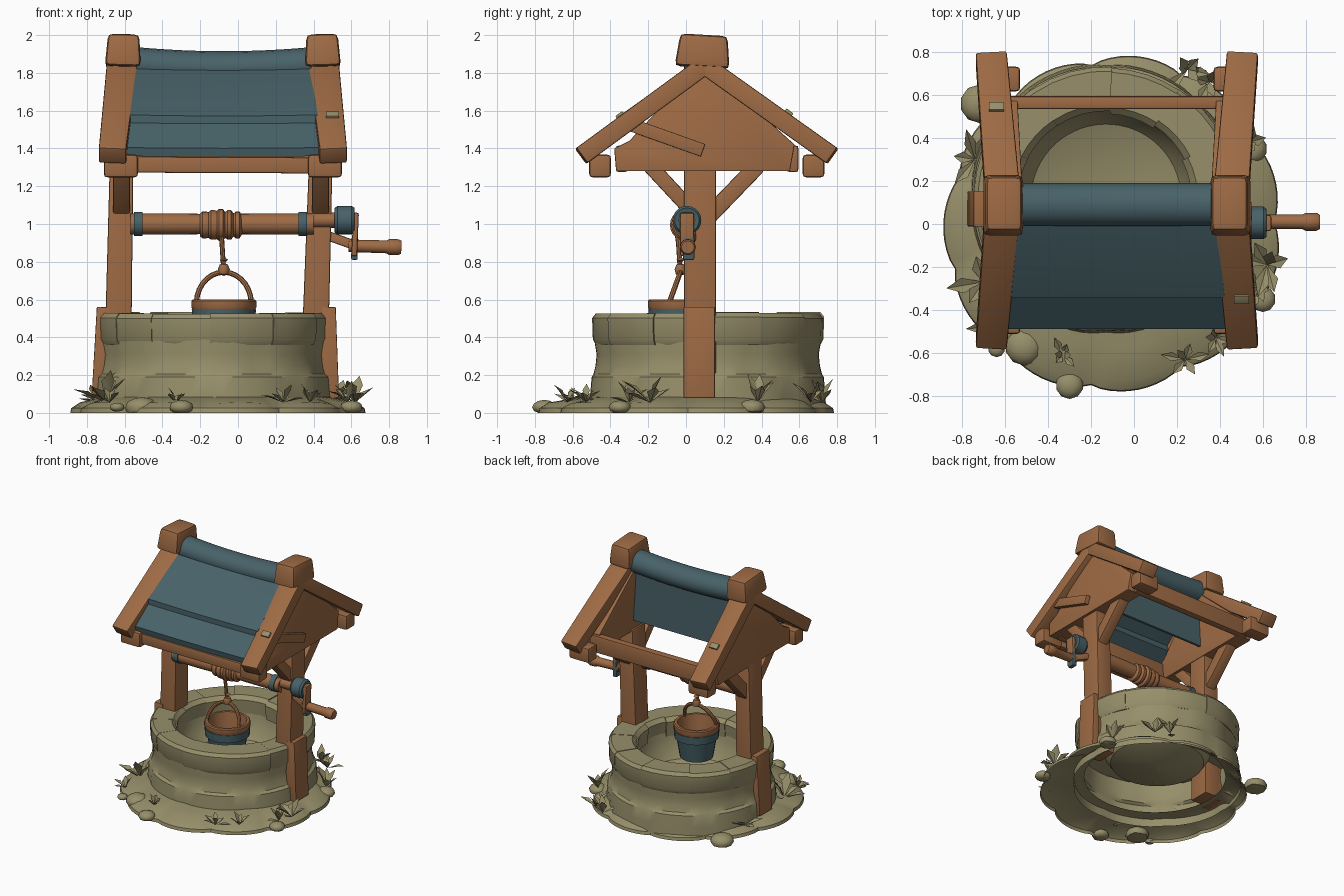
import bpy, bmesh, math, random
from mathutils import Vector

if "Cube" in bpy.data.objects:
    bpy.data.objects.remove(bpy.data.objects["Cube"])
random.seed(4)
V = Vector


def mat(name, c):
    m = bpy.data.materials.new(name)
    m.diffuse_color = (*c, 1)
    m.use_nodes = True
    m.node_tree.nodes["Principled BSDF"].inputs["Base Color"].default_value = m.diffuse_color
    return m


WOOD = mat("warm_wood", (0.34, 0.145, 0.058))
STONE = mat("olive_stone", (0.31, 0.275, 0.145))
BLUE = mat("slate_blue", (0.064, 0.122, 0.14))


def finish(name, bm, m, bevel=0):
    bmesh.ops.remove_doubles(bm, verts=bm.verts, dist=1e-5)
    bmesh.ops.recalc_face_normals(bm, faces=bm.faces)
    if bevel:
        bmesh.ops.bevel(bm, geom=bm.edges[:], offset=bevel, segments=2, profile=0.6, affect='EDGES')
    me = bpy.data.meshes.new(name)
    bm.to_mesh(me)
    bm.free()
    me.materials.append(m)
    ob = bpy.data.objects.new(name, me)
    bpy.context.collection.objects.link(ob)
    return ob


def skin(bm, rings, closed=True, wrap=False, caps=False):
    """Join successive rings of points with quads."""
    rv = [[bm.verts.new(p) for p in r] for r in rings]
    n = len(rv[0])
    for a, b in zip(rv, rv[1:] + (rv[:1] if wrap else [])):
        for i in range(n if closed else n - 1):
            j = (i + 1) % n
            bm.faces.new((a[i], a[j], b[j], b[i]))
    if caps:
        bm.faces.new(rv[0])
        bm.faces.new(rv[-1])


def beam(name, p, q, w, d, m=WOOD, w2=None, d2=None, bevel=0.012):
    """Squared timber from p to q; w along x, d across."""
    p, q = V(p), V(q)
    z = (q - p).normalized()
    ref = V((1, 0, 0)) if abs(z.x) < 0.9 else V((0, 1, 0))
    u = (ref - z * ref.dot(z)).normalized()
    v = z.cross(u)
    bm = bmesh.new()
    skin(bm, [[c + u * a * W / 2 + v * b * D / 2 for a, b in ((-1, -1), (1, -1), (1, 1), (-1, 1))]
              for c, W, D in ((p, w, d), (q, w2 or w, d2 or d))], caps=True)
    return finish(name, bm, m, bevel)


def lathe(name, prof, origin, m, axis=(0, 0, 1), n=20):
    """Revolve (radius, height) pairs around an axis."""
    rot = V(axis).to_track_quat('Z', 'Y')
    bm = bmesh.new()
    skin(bm, [[V(origin) + rot @ V((r * math.cos(t), r * math.sin(t), h))
               for t in (2 * math.pi * i / n for i in range(n))] for r, h in prof])
    return finish(name, bm, m)


def tube(name, pts, r, m=WOOD, n=8):
    bm = bmesh.new()
    pts = [V(p) for p in pts]
    rings = []
    for i, p in enumerate(pts):
        z = (pts[min(i + 1, len(pts) - 1)] - pts[max(i - 1, 0)]).normalized()
        u = z.cross(V((0, 1, 0.01))).normalized()
        v = z.cross(u)
        rings.append([p + r * (u * math.cos(t) + v * math.sin(t)) for t in (2 * math.pi * k / n for k in range(n))])
    skin(bm, rings, caps=True)
    return finish(name, bm, m)


def sag_loft(name, prof, m, sag=0.02):
    """Roof piece: (y, z) section swept across x, sagging in the middle, wider at the eaves."""
    bm = bmesh.new()
    rings = []
    for i in range(13):
        t = i / 6 - 1
        rings.append([(-0.075 + t * (0.46 + 0.065 * (1.85 - z) / 0.48), y, z - sag * (1 - t * t)) for y, z in prof])
    skin(bm, rings, caps=True)
    return finish(name, bm, m)


# --- ground: lumpy stone skirt, open below
lobes = 11
base = [random.uniform(0.73, 0.78) for _ in range(lobes)]
rings = []
for i in range(110):
    t = 2 * math.pi * i / 110
    k = i / 110 * lobes
    f = k % 1
    lump = math.sin(math.pi * f) ** 0.7
    b = base[int(k)] * (1 - f) + base[(int(k) + 1) % lobes] * f
    R = b + 0.035 * lump
    d = V((math.cos(t), math.sin(t), 0))
    c = V((-0.09, 0.01, 0))
    inner = V((-0.12, 0.1, 0.09)) + d * 0.53
    rings.append([c + d * R, c + d * (R - 0.005) + V((0, 0, 0.025)), c + d * (R - 0.05) + V((0, 0, 0.04 + 0.015 * lump)),
                  (c + d * (R - 0.05)).lerp(inner, 0.5) + V((0, 0, 0.035)), inner])
bm = bmesh.new()
skin(bm, rings, closed=False, wrap=True)
finish("ground_stones", bm, STONE)

# --- well wall with gently bulging stones and a deep bowl-shaped inside
WC = V((-0.13, 0.115, 0))
prof = [(0.635, 0.02), (0.63, 0.1), (0.622, 0.19), (0.605, 0.205), (0.594, 0.25), (0.588, 0.31), (0.6, 0.38),
        (0.595, 0.45), (0.43, 0.45), (0.415, 0.37), (0.40, 0.29), (0.35, 0.21), (0.2, 0.155), (0.001, 0.14)]
rings = []
for r, z in prof:
    ring = []
    for i in range(72):
        t = 2 * math.pi * i / 72
        k = abs(math.sin(t * 4 + (1.5 if z > 0.2 else 0)))
        rr = r - (0.012 * (1 - k) ** 2 if r > 0.56 else 0)
        ring.append(WC + V((rr * math.cos(t), rr * math.sin(t), z)))
    rings.append(ring)
bm = bmesh.new()
skin(bm, rings)
finish("well_wall", bm, STONE)

# --- rim: ring of wedge stones
n = 12
cuts = [2 * math.pi * (i + random.uniform(-0.15, 0.15)) / n for i in range(n)]
for i in range(n):
    a, b = cuts[i], cuts[(i + 1) % n] + (2 * math.pi if i == n - 1 else 0)
    top, ro, ri = 0.53 + random.uniform(-0.006, 0.004), 0.612 + random.uniform(-0.007, 0.007), 0.41 + random.uniform(-0.015, 0.015)
    bm = bmesh.new()
    rings = []
    for s in range(5):
        t = a + (b - a) * s / 4
        d = V((math.cos(t), math.sin(t), 0))
        rings.append([WC + d * r + V((0, 0, z)) for r, z in
                      ((ri + 0.01, 0.38), (ro - 0.02, 0.36), (ro - 0.004, 0.39), (ro, top - 0.025), (ro - 0.02, top), (ri + 0.03, top), (ri, top - 0.03))])
    skin(bm, rings, caps=True)
    finish("rim_stone", bm, STONE)

# --- loose pebbles
for x, y, r in ((-0.51, -0.57, 0.09), (-0.3, -0.75, 0.065), (-0.64, -0.58, 0.04), (-0.72, 0.56, 0.09), (0.6, -0.35, 0.06), (0.55, 0.35, 0.07)):
    bm = bmesh.new()
    bmesh.ops.create_icosphere(bm, subdivisions=2, radius=r)
    for v in bm.verts:
        v.co = V((v.co.x + x, v.co.y + y, max(0, v.co.z * 0.6 + 0.03)))
    finish("pebble", bm, STONE)

# --- leafy tufts
bm = bmesh.new()
for x, y, s in ((-0.7, -0.27, 1.3), (-0.68, -0.48, 0.7), (-0.74, 0.3, 1), (0.62, -0.19, 1.2), (0.58, -0.3, 0.8), (0.53, 0.38, 1),
                (0.25, 0.72, 0.9), (0.35, 0.66, 0.9), (-0.33, -0.61, 0.65), (0.24, -0.63, 0.75), (0.38, -0.53, 0.7)):
    for k in range(6):
        t = k * 1.05 + random.uniform(-0.3, 0.3)
        L, e = s * random.uniform(0.1, 0.18), random.uniform(0.3, 1.3)
        d = V((math.cos(t), math.sin(t), 0))
        side = V((-d.y, d.x, 0)) * 0.028 * s
        up = V((0, 0, 1))
        o = V((x, y, 0.055))
        mid = o + (d * math.cos(e) + up * math.sin(e)) * L * 0.6
        tip = mid + (d * math.cos(e - 0.4) + up * math.sin(e - 0.4)) * L * 0.4
        P = [bm.verts.new(p) for p in (o, mid + side, tip, mid - side, mid - up * 0.014 * s)]
        for q in ((0, 1, 4), (1, 2, 4), (2, 3, 4), (3, 0, 4)):
            bm.faces.new([P[j] for j in q])
finish("leaf_tufts", bm, STONE)

# --- timber frame, one set per side (s = -1 left, 1 right)
for s, pb, pt, foot in ((-1, -0.64, -0.617, -0.705), (1, 0.40, 0.437, 0.475)):
    X = lambda h: -0.08 + s * h
    beam("post", (pb, 0.075, 0.1), (pt, 0.075, 1.3), 0.145, 0.17, w2=0.125)
    beam("post_foot_plank", (foot - 0.005 + s * 0.02, 0.07, 0.08), (foot + s * 0.005, 0.07, 0.56), 0.09, 0.165, w2=0.075, bevel=0.006)
    beam("front_brace", (pt, 0.04, 1.06), (pt, -0.22, 1.34), 0.09, 0.08)
    beam("back_brace", (pt, 0.11, 1.03), (pt, 0.38, 1.31), 0.09, 0.09)
    # gable panel
    g = [(-0.37, 1.28), (0.55, 1.28), (0.575, 1.42), (0.1, 1.85), (0.0, 1.76), (-0.3, 1.44), (-0.38, 1.40)]
    bm = bmesh.new()
    skin(bm, [[(X(h - 0.06 * (z - 1.28)), y, z) for y, z in g] for h in (0.47, 0.6)], caps=True)
    finish("gable", bm, WOOD, 0.008)
    # rafters, ridge cap and eave blocks
    for name, y in (("front_rafter", -0.555), ("back_rafter", 0.775)):
        beam(name, (X(0.53), 0.1, 1.84), (X(0.585), y, 1.36), 0.165, 0.1, w2=0.145)
    beam("ridge_cap", (X(0.53), 0.085, 1.83), (X(0.525), 0.095, 2.0), 0.19, 0.29, w2=0.165, d2=0.25, bevel=0.03)
    for y in (-0.455, 0.675):
        beam("eave_block", (X(0.45), y, 1.307), (X(0.63), y, 1.307), 0.115, 0.12, bevel=0.02)
# rails joining the gables
for y in (-0.34, 0.565):
    beam("eave_rail", (-0.62, y, 1.345), (0.46, y, 1.345), 0.06, 0.14, bevel=0.015)
beam("front_purlin", (-0.66, -0.45, 1.315), (0.5, -0.45, 1.31), 0.075, 0.085)
# patch plank and worn moss plates
beam("patch_plank", (0.52, -0.29, 1.525), (0.53, 0.09, 1.39), 0.04, 0.07, bevel=0.005)
for x, y in ((0.5, -0.35), (-0.64, 0.545)):
    z = 1.907 - abs(y - 0.1) * (0.735 if y < 0 else 0.711)
    dz = 0.013 if y < 0 else -0.013
    beam("moss_plate", (x, y - 0.018, z - dz), (x, y + 0.018, z + dz), 0.07, 0.02, STONE, bevel=0.002)

# --- slate roof on the front slope only, with a hanging board closing the back of it
sag_loft("upper_roof_panel", [(0.06, 1.85), (0.0, 1.825), (-0.345, 1.578), (-0.345, 1.52), (0.0, 1.765), (0.06, 1.80)], BLUE, 0.006)
sag_loft("lower_roof_panel", [(-0.29, 1.585), (-0.49, 1.405), (-0.48, 1.36), (-0.27, 1.51)], BLUE, 0.004)
sag_loft("ridge_roll", [(0.09 + 0.1 * math.cos(t), 1.845 + 0.09 * math.sin(t)) for t in (math.pi * i / 8 for i in range(16))], BLUE)
sag_loft("roof_back_board", [(0.11, 1.84), (0.13, 1.84), (0.13, 1.37), (0.11, 1.37)], BLUE, 0)

# --- windlass
RX = (1, 0, 0)
lathe("windlass_log", [(0, -0.57), (0.056, -0.57), (0.056, -0.3), (0.052, -0.1), (0.056, 0.1), (0.056, 0.4), (0, 0.4)], (0, 0, 1), WOOD, RX)
for x in (-0.55, 0.32):
    lathe("log_collar", [(0.05, 0), (0.064, 0), (0.064, 0.045), (0.05, 0.045)], (x, 0, 1), BLUE, RX)
coil = []
for i in range(5):
    r = 0.085 - 0.007 * abs(i - 2)
    coil += [(r - 0.01, i * 0.044), (r, i * 0.044 + 0.012), (r, i * 0.044 + 0.032)]
lathe("rope_coil", [(0.05, 0)] + coil + [(0.05, 0.222)], (-0.2, 0, 0.995), WOOD, RX)
# crank
lathe("axle", [(0, 0), (0.04, 0), (0.04, 0.24), (0, 0.24)], (0.38, 0.005, 1.02), WOOD, RX, 12)
lathe("crank_ring", [(0.042, 0.01), (0.065, 0), (0.076, 0.015), (0.076, 0.09), (0.065, 0.105), (0.042, 0.1), (0.042, 0.01)], (0.512, 0.005, 1.02), BLUE, RX)
beam("crank_arm", (0.625, 0.005, 1.06), (0.615, 0.005, 0.83), 0.03, 0.075)
beam("crank_arm_tip", (0.618, 0.014, 0.93), (0.616, 0.014, 0.81), 0.034, 0.06, BLUE, bevel=0.008)
beam("crank_strut", (0.47, 0.03, 0.94), (0.61, 0.01, 0.89), 0.05, 0.05)
lathe("crank_handle", [(0, 0), (0.033, 0), (0.034, 0.2), (0.042, 0.215), (0.042, 0.265), (0.034, 0.28), (0, 0.28)], (0.585, 0.01, 0.885), WOOD, (1, 0, -0.03), 12)

# --- rope and bucket
BX, BY = -0.075, -0.03
tube("rope", [(-0.09, -0.05, 0.97), (-0.085, -0.04, 0.9), (BX, BY, 0.74)], 0.013)
lathe("rope_knot", [(0, -0.035), (0.026, -0.025), (0.032, 0), (0.022, 0.025), (0, 0.035)], (BX, BY, 0.76), WOOD, n=10)
lathe("hitch_knot", [(0, -0.02), (0.022, 0), (0, 0.02)], (BX, BY, 0.81), WOOD, n=10)
tube("bucket_handle", [(BX - 0.145 * math.cos(t), BY - 0.06 + 0.06 * math.sin(t), 0.58 + 0.165 * math.sin(t))
                       for t in (math.pi * i / 14 for i in range(15))], 0.014)
lathe("bucket_body", [(0, 0.325), (0.125, 0.325), (0.15, 0.48), (0.166, 0.485), (0.17, 0.548), (0.14, 0.55)], (BX, BY, 0), BLUE)
lathe("bucket_rim", [(0.15, 0.545), (0.165, 0.545), (0.172, 0.56), (0.172, 0.592), (0.165, 0.6), (0.145, 0.6), (0.12, 0.4)], (BX, BY, 0), WOOD)
lathe("bucket_floor", [(0, 0.46), (0.128, 0.46)], (BX, BY, 0), STONE)

# --- smooth shading with crisp edges
for o in bpy.data.objects:
    o.select_set(o.type == 'MESH')
    bpy.context.view_layer.objects.active = o
bpy.ops.object.shade_smooth_by_angle(angle=math.radians(35))
